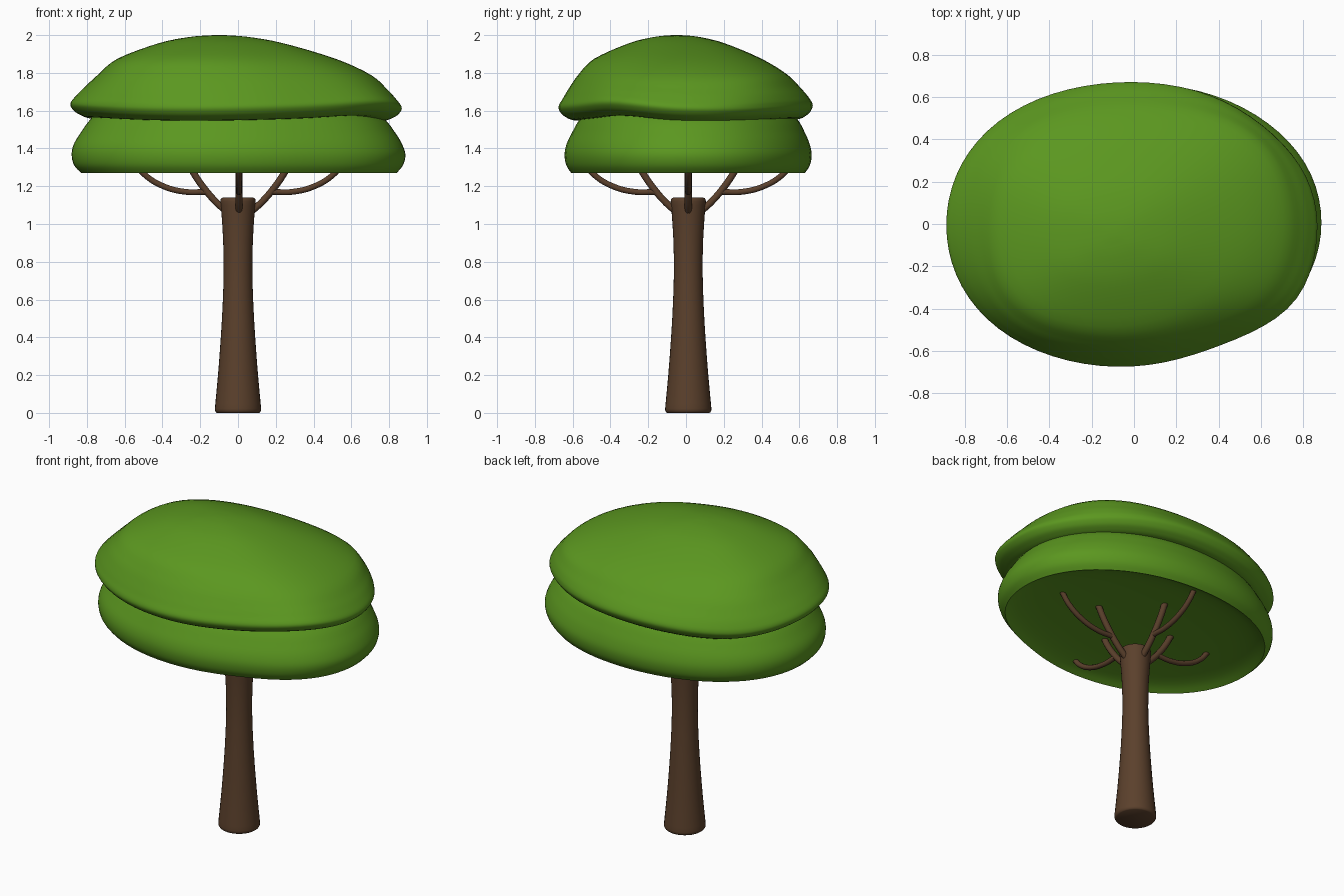
import bpy, bmesh, math
from mathutils import Matrix

if "Cube" in bpy.data.objects:
    bpy.data.objects.remove(bpy.data.objects["Cube"])


def material(name, color):
    m = bpy.data.materials.new(name)
    m.diffuse_color = (*color, 1)
    m.use_nodes = True
    m.node_tree.nodes["Principled BSDF"].inputs["Base Color"].default_value = m.diffuse_color
    return m


bark = material("bark", (0.105, 0.052, 0.025))
leaf = material("leaf", (0.105, 0.31, 0.014))


def smooth_rings(rings, steps):
    """Catmull-Rom interpolation through a list of ring tuples."""
    out = []
    for i in range(len(rings) - 1):
        p0, p1 = rings[max(i - 1, 0)], rings[i]
        p2, p3 = rings[i + 1], rings[min(i + 2, len(rings) - 1)]
        for k in range(steps):
            t = k / steps
            out.append([0.5 * (2 * b + (c - a) * t + (2 * a - 5 * b + 4 * c - d) * t * t
                               + (3 * b - a - 3 * c + d) * t ** 3)
                        for a, b, c, d in zip(p0, p1, p2, p3)])
    return out + [list(rings[-1])]


def stack(name, rings, rx, ry, mat, segs, shape=lambda a, z: 1, wave=lambda a, z: 0):
    """Skin a stack of elliptical rings (scale, z, centre x, centre y) and cap the ends."""
    bm = bmesh.new()
    loops = []
    for s, z, cx, cy in rings:
        loop = []
        for i in range(segs):
            a = 2 * math.pi * i / segs
            r = s * shape(a, z)
            loop.append(bm.verts.new((cx + rx * r * math.cos(a), cy + ry * r * math.sin(a),
                                      z + s * wave(a, z))))
        loops.append(loop)
    for lo, hi in zip(loops, loops[1:]):
        for i in range(segs):
            j = (i + 1) % segs
            bm.faces.new((lo[i], lo[j], hi[j], hi[i]))
    bm.faces.new(loops[0][::-1])
    bm.faces.new(loops[-1])
    me = bpy.data.meshes.new(name)
    bm.to_mesh(me)
    bm.free()
    me.materials.append(mat)
    ob = bpy.data.objects.new(name, me)
    bpy.context.collection.objects.link(ob)
    bpy.ops.object.select_all(action='DESELECT')
    ob.select_set(True)
    bpy.context.view_layer.objects.active = ob
    bpy.ops.object.shade_smooth_by_angle(angle=math.radians(40))
    return ob


# Trunk, flared at the foot and slightly at the top
cy = 0.012
trunk = [(0.112, 0.0), (0.122, 0.012), (0.12, 0.05), (0.106, 0.2), (0.091, 0.4), (0.081, 0.58),
         (0.076, 0.75), (0.079, 0.92), (0.088, 1.06), (0.093, 1.12), (0.088, 1.136), (0.075, 1.14)]
stack("trunk", smooth_rings([(r, z, 0.0, cy) for r, z in trunk], 2), 1, 1, bark, 32)


# Branches: a steep limb and an outward bough on each of four sides
def branch(name, pts, radius, angle):
    cu = bpy.data.curves.new(name, 'CURVE')
    cu.dimensions = '3D'
    cu.bevel_depth = radius
    cu.bevel_resolution = 3
    cu.use_fill_caps = True
    sp = cu.splines.new('BEZIER')
    sp.bezier_points.add(len(pts) - 1)
    for bp, (x, z) in zip(sp.bezier_points, pts):
        bp.co = (x, 0, z)
        bp.handle_left_type = bp.handle_right_type = 'AUTO'
    cu.materials.append(bark)
    ob = bpy.data.objects.new(name, cu)
    ob.matrix_world = Matrix.Translation((0.005, cy, 0)) @ Matrix.Rotation(angle, 4, 'Z')
    bpy.context.collection.objects.link(ob)


for k in range(4):
    ang = k * math.pi / 2
    branch(f"limb_{k}", [(0.07, 1.07), (0.12, 1.115), (0.185, 1.19), (0.24, 1.27), (0.28, 1.345)],
           0.019, ang)
    branch(f"bough_{k}", [(0.18, 1.17), (0.28, 1.17), (0.4, 1.2), (0.5, 1.262), (0.56, 1.335)],
           0.016, ang)


def bump(a, deg, width):
    """Soft bump around one compass angle."""
    d = (a - math.radians(deg) + math.pi) % (2 * math.pi) - math.pi
    return math.exp(-(d / width) ** 2)


# Canopy outline: rounded oval, flattened at the front right
def lower_outline(a, z):
    return 1.014 - 0.01 * math.cos(4 * a) - 0.05 * bump(a, 299, 0.42) - 0.012 * bump(a, 45, 0.4)


def upper_outline(a, z):
    high = max(0, min(1, (z - 1.63) / 0.15))
    rim = 0.02 * bump(a, 327, 0.3) - 0.018 * bump(a, 42, 0.4)
    dome = 0.07 * bump(a, 45, 0.45) + 0.05 * bump(a, 140, 0.45) + 0.06 * bump(a, 225, 0.45)
    return lower_outline(a, z) + rim * (1 - high) + dome * high


# Lower canopy: hollowed slightly underneath, sharp lower edge
hollow = [(0.03, 1.335, 0, 0.008), (0.4, 1.33, 0, 0.008), (0.7, 1.317, 0.003, 0.008),
          (0.86, 1.297, 0.005, 0.008), (0.945, 1.27, 0.005, 0.008)]
lower = [(0.945, 1.27, 0.005, 0.008), (0.985, 1.31, 0.003, 0.008), (1.0, 1.365, 0.003, 0.008),
         (0.985, 1.42, 0, 0.008), (0.945, 1.48, 0, 0.01), (0.875, 1.56, -0.003, 0.01),
         (0.75, 1.64, -0.02, 0), (0.4, 1.70, -0.04, 0), (0.04, 1.72, -0.05, 0)]
stack("lower_canopy", smooth_rings(hollow, 4)[:-1] + smooth_rings(lower, 4),
      0.88, 0.655, leaf, 72, lower_outline)

# Upper canopy, with a gently wavy rim
upper = [(0.05, 1.58, 0, 0), (0.6, 1.57, 0, 0), (0.86, 1.553, -0.01, 0), (0.95, 1.572, -0.01, -0.003),
         (0.99, 1.6, -0.01, -0.005), (1.0, 1.63, -0.01, -0.005), (0.965, 1.67, -0.01, -0.005),
         (0.915, 1.715, -0.01, -0.01), (0.82, 1.79, -0.015, -0.02), (0.655, 1.875, -0.06, -0.045),
         (0.37, 1.958, -0.09, -0.05), (0.17, 1.991, -0.1, -0.05), (0.03, 2.0, -0.1, -0.05)]


def rim_wave(a, z):
    fade = max(0, min(1, (1.85 - z) / 0.2))
    return fade * (0.008 * math.cos(3 * a + 2.6) + 0.022 * bump(a, 327, 0.35)
                   - 0.015 * bump(a, 140, 0.4) - 0.004 * math.cos(a))


stack("upper_canopy", smooth_rings(upper, 4), 0.873, 0.673, leaf, 72, upper_outline, rim_wave)
